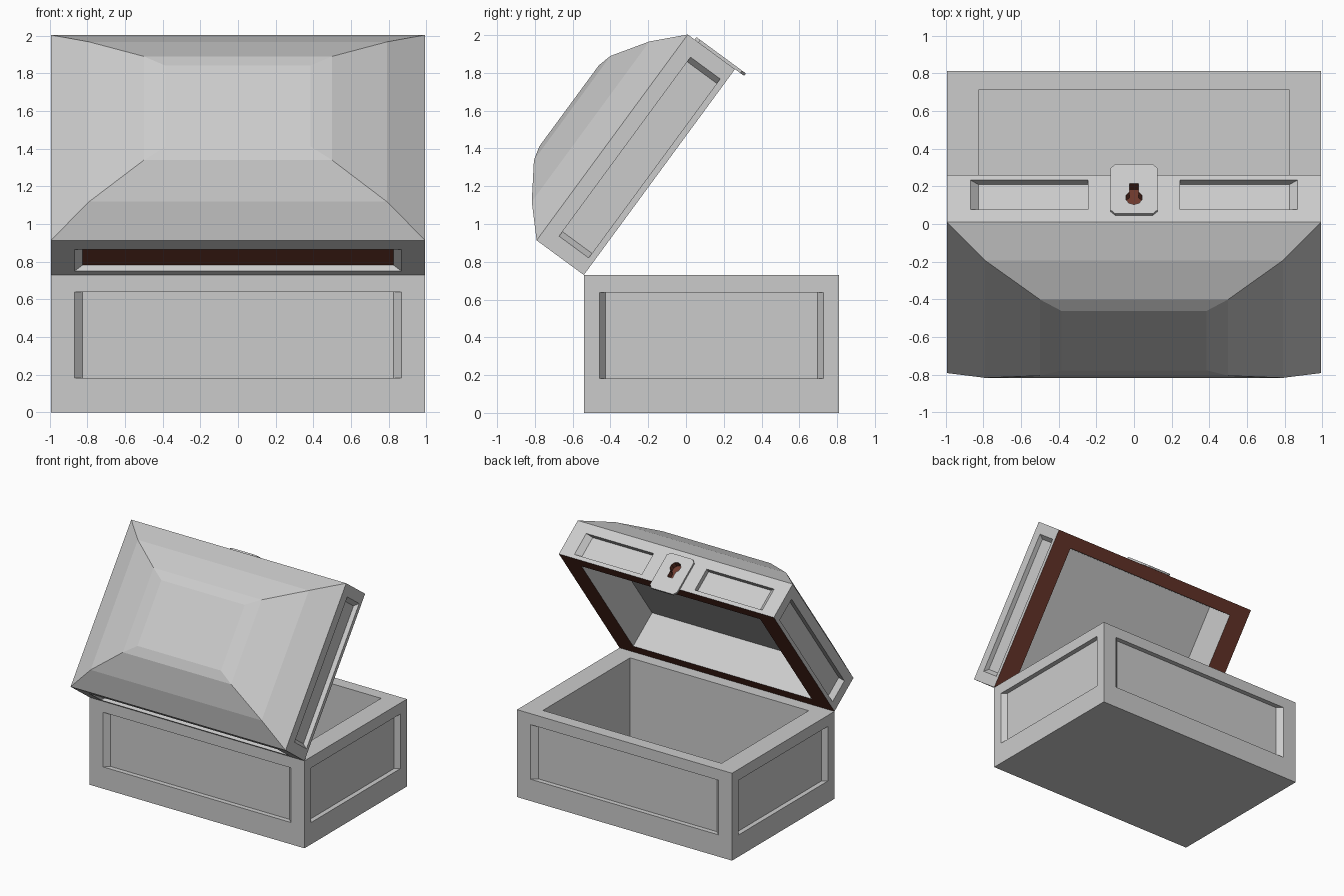
import bpy, bmesh, math
from mathutils import Vector, Matrix

cube = bpy.data.objects.get("Cube")
if cube:
    bpy.data.objects.remove(cube, do_unlink=True)


def material(name, rgb):
    m = bpy.data.materials.new(name)
    m.use_nodes = True
    m.diffuse_color = (*rgb, 1)
    m.node_tree.nodes["Principled BSDF"].inputs["Base Color"].default_value = (*rgb, 1)
    return m


grey = material("pale grey", (0.6, 0.6, 0.6))
brown = material("dark brown", (0.15, 0.04, 0.025))

W = 0.993           # half width
D = 0.676           # half depth
H = 0.73            # base height
WALL = 0.31         # lid wall height
MID = 0.135         # base centre in y
RECESS = 0.04
X, Y, Z = Vector((1, 0, 0)), Vector((0, 1, 0)), Vector((0, 0, 1))


def loft(name, rings):
    """Solid skinned through rings of equal length, capped at both ends."""
    bm = bmesh.new()
    rows = [[bm.verts.new(p) for p in ring] for ring in rings]
    for r0, r1 in zip(rows, rows[1:]):
        for i in range(len(r0)):
            j = (i + 1) % len(r0)
            bm.faces.new((r0[i], r0[j], r1[j], r1[i]))
    bm.faces.new(rows[0])
    bm.faces.new(rows[-1])
    bmesh.ops.recalc_face_normals(bm, faces=bm.faces)
    me = bpy.data.meshes.new(name)
    bm.to_mesh(me)
    bm.free()
    ob = bpy.data.objects.new(name, me)
    bpy.context.collection.objects.link(ob)
    me.materials.append(grey)
    return ob


def rect(centre, a, b, lo, hi, hb):
    return [centre + a * s + b * t for s, t in ((lo, -hb), (hi, -hb), (hi, hb), (lo, hb))]


def box(name, hx, cy, hy, z0, z1):
    return loft(name, [rect(Vector((0, cy, z)), X, Y, -hx, hx, hy) for z in (z0, z1)])


def panel(centre, a, b, n, lo, hi, hb, t_lo, t_hi):
    """Recess cutter whose ends slope inward by t_lo and t_hi."""
    return loft("panel_cutter", [rect(centre + n * RECESS * k, a, b,
                                      lo - t_lo * k, hi + t_hi * k, hb) for k in (1, -1)])


def cut(ob, cutters):
    bpy.context.view_layer.objects.active = ob
    for c in cutters:
        c.hide_render = True
        mod = ob.modifiers.new("cut", 'BOOLEAN')
        mod.operation, mod.solver, mod.object = 'DIFFERENCE', 'EXACT', c
        bpy.ops.object.modifier_apply(modifier=mod.name)


def discard(cutters):
    for c in cutters:
        bpy.data.objects.remove(c, do_unlink=True)


# Base: open box with a sunken panel on each side
base = box("chest_base", W, MID, D, 0, H)
cutters = [box("base_cavity", 0.825, MID, 0.575, 0.07, 1)]
for s in (1, -1):
    cutters.append(panel(Vector((0, MID + s * D, 0.41)), X, Z, Y * s, -0.868, 0.868, 0.228, 0.043, 0.043))
    cutters.append(panel(Vector((s * W, MID, 0.41)), Y, Z, X * s, -0.592, 0.592, 0.228, 0.03, 0.03))
cut(base, cutters)
discard(cutters)

# Lid, built closed with its hinge edge on the x axis: walls, then a stepped dome
steps = [(W, D, 0), (W, D, WALL), (0.79, 0.526, 0.452), (0.5, 0.342, 0.573), (0.385, 0.266, 0.593)]
lid = loft("chest_lid", [rect(Vector((0, D, z)), X, Y, -hx, hx, hy) for hx, hy, z in steps])
vc, vh = 0.13, 0.097
cutters = [box("lid_cavity", 0.825, D, 0.575, -0.1, WALL),
           panel(Vector((0, 0, vc)), X, Z, -Y, -0.868, 0.868, vh, 0.043, 0.043)]
for s in (1, -1):
    cutters.append(panel(Vector((s * W, D, vc)), Y, Z, X * s, -0.588, 0.588, vh, 0.03, 0.03))
    cutters.append(panel(Vector((0, 2 * D, vc)), X * s, Z, Y, 0.245, 0.868, vh, 0, 0.043))

# Lock plate with clipped corners
front = 2 * D
c, hw, z0, z1 = 0.025, 0.125, -0.06, 0.265
corners = [(-hw, z0 + c), (-hw + c, z0), (hw - c, z0), (hw, z0 + c),
           (hw, z1 - c), (hw - c, z1), (c - hw, z1), (-hw, z1 - c)]
plate = loft("lock_plate", [[(x, y, z) for x, z in corners] for y in (front, front + 0.016)])

# Keyhole: round end with a slot, sunk through the plate into the lid
outline = [(-0.024, 0.068), (0.024, 0.068)]
for i in range(9):
    t = math.radians(-58 + i * 37)
    outline.append((0.045 * math.cos(t), 0.16 + 0.045 * math.sin(t)))
keyhole = loft("keyhole_cutter", [[(x, y, z) for x, z in outline[:2] + outline[2:]]
                                  for y in (front - 0.035, front + 0.1)])
cutters.append(keyhole)
cut(lid, cutters)
cut(plate, [keyhole])
discard(cutters)


def in_keyhole(p, outer):
    return abs(p.x) < 0.06 and 0.06 < p.z < 0.21 and front - 0.05 < p.y < outer - 0.001


# Brown rim, hinge-side recess floor and keyhole
for ob, outer in ((lid, front), (plate, front + 0.016)):
    ob.data.materials.clear()
    ob.data.materials.append(grey)
    ob.data.materials.append(brown)
    for f in ob.data.polygons:
        p = f.center
        rim = ob is lid and p.z < 0.001
        floor = ob is lid and f.normal.y < -0.9 and 0.03 < p.y < 0.05
        f.material_index = int(rim or floor or in_keyhole(p, outer))

# Swing the lid open about the hinge
swing = Matrix.Translation((0, MID - D, H)) @ Matrix.Rotation(math.radians(53.7), 4, 'X')
for ob in (lid, plate):
    ob.data.transform(swing)
